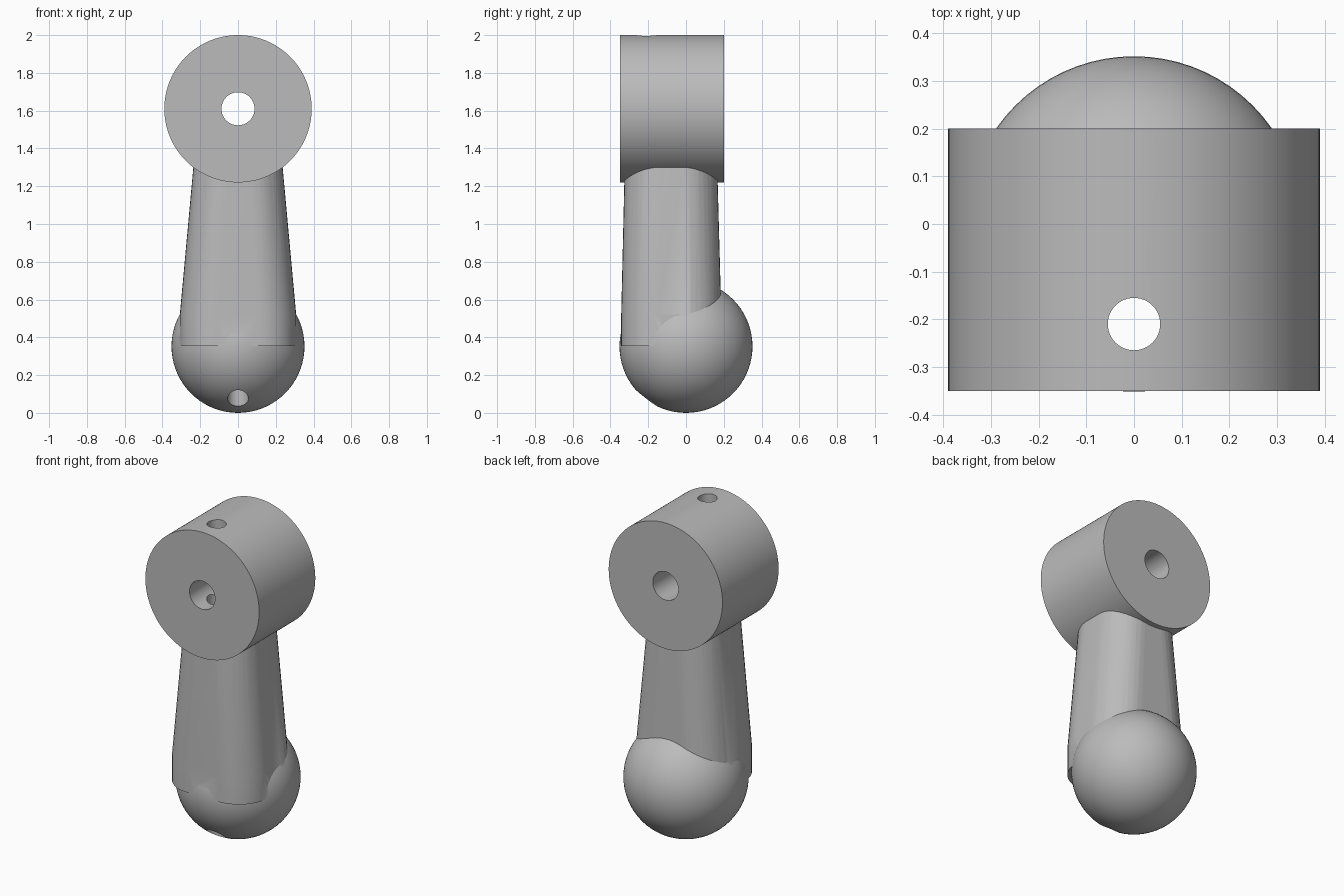
import bpy, bmesh, math
from mathutils import Matrix, Vector

if "Cube" in bpy.data.objects:
    bpy.data.objects.remove(bpy.data.objects["Cube"], do_unlink=True)

grey = bpy.data.materials.new("plain_grey")
grey.use_nodes = True
GREY = (0.5, 0.5, 0.5, 1)
grey.diffuse_color = GREY
grey.node_tree.nodes["Principled BSDF"].inputs["Base Color"].default_value = GREY


def make_object(name, bm):
    bmesh.ops.recalc_face_normals(bm, faces=bm.faces)
    mesh = bpy.data.meshes.new(name)
    bm.to_mesh(mesh)
    bm.free()
    mesh.materials.append(grey)
    obj = bpy.data.objects.new(name, mesh)
    bpy.context.collection.objects.link(obj)
    return obj


def cylinder(name, radius, length, centre, along_y=False, sides=96):
    bm = bmesh.new()
    turn = Matrix.Rotation(math.pi / 2, 4, "X") if along_y else Matrix()
    bmesh.ops.create_cone(bm, cap_ends=True, segments=sides, radius1=radius,
                          radius2=radius, depth=length,
                          matrix=Matrix.Translation(centre) @ turn)
    return make_object(name, bm)


def rounded_ring(half_x, half_y, radius, y, z, steps=10):
    points = []
    for corner, (sx, sy) in enumerate([(1, 1), (-1, 1), (-1, -1), (1, -1)]):
        for i in range(steps + 1):
            a = (corner + i / steps) * math.pi / 2
            points.append(Vector((sx * (half_x - radius) + radius * math.cos(a),
                                  y + sy * (half_y - radius) + radius * math.sin(a), z)))
    return points


def loft(name, rings):
    bm = bmesh.new()
    loops = [[bm.verts.new(p) for p in ring] for ring in rings]
    n = len(loops[0])
    for low, high in zip(loops, loops[1:]):
        for i in range(n):
            j = (i + 1) % n
            bm.faces.new((low[i], low[j], high[j], high[i]))
    bm.faces.new(loops[0])
    bm.faces.new(loops[-1])
    return make_object(name, bm)


def combine(target, tool, operation):
    mod = target.modifiers.new(tool.name, "BOOLEAN")
    mod.operation = operation
    mod.solver = "EXACT"
    mod.object = tool
    bpy.context.view_layer.objects.active = target
    bpy.ops.object.modifier_apply(modifier=mod.name)
    bpy.data.objects.remove(tool, do_unlink=True)


# Tapered arm with rounded corners, straight at its foot
arm = loft("arm_with_hub_and_ball", [
    rounded_ring(0.308, 0.265, 0.2, -0.078, 0.355),
    rounded_ring(0.308, 0.265, 0.2, -0.078, 0.52),
    rounded_ring(0.218, 0.24, 0.18, -0.08, 1.5),
])

# Horizontal hub at the top
hub = cylinder("hub", 0.39, 0.55, (0, -0.075, 1.61), along_y=True, sides=128)

# Ball at the foot
bm = bmesh.new()
bmesh.ops.create_uvsphere(bm, u_segments=72, v_segments=36, radius=0.352,
                          matrix=Matrix.Translation((0, 0, 0.352)))
ball = make_object("ball", bm)

combine(arm, hub, "UNION")
combine(arm, ball, "UNION")

# Shaft bore through the hub, and the long pin hole through the whole part
combine(arm, cylinder("shaft_bore", 0.0875, 2, (0, 0, 1.61), along_y=True, sides=64), "DIFFERENCE")
combine(arm, cylinder("pin_hole", 0.055, 3, (0, -0.21, 1), sides=48), "DIFFERENCE")

bpy.ops.object.select_all(action="DESELECT")
arm.select_set(True)
bpy.context.view_layer.objects.active = arm
bpy.ops.object.shade_smooth_by_angle(angle=math.radians(25))
